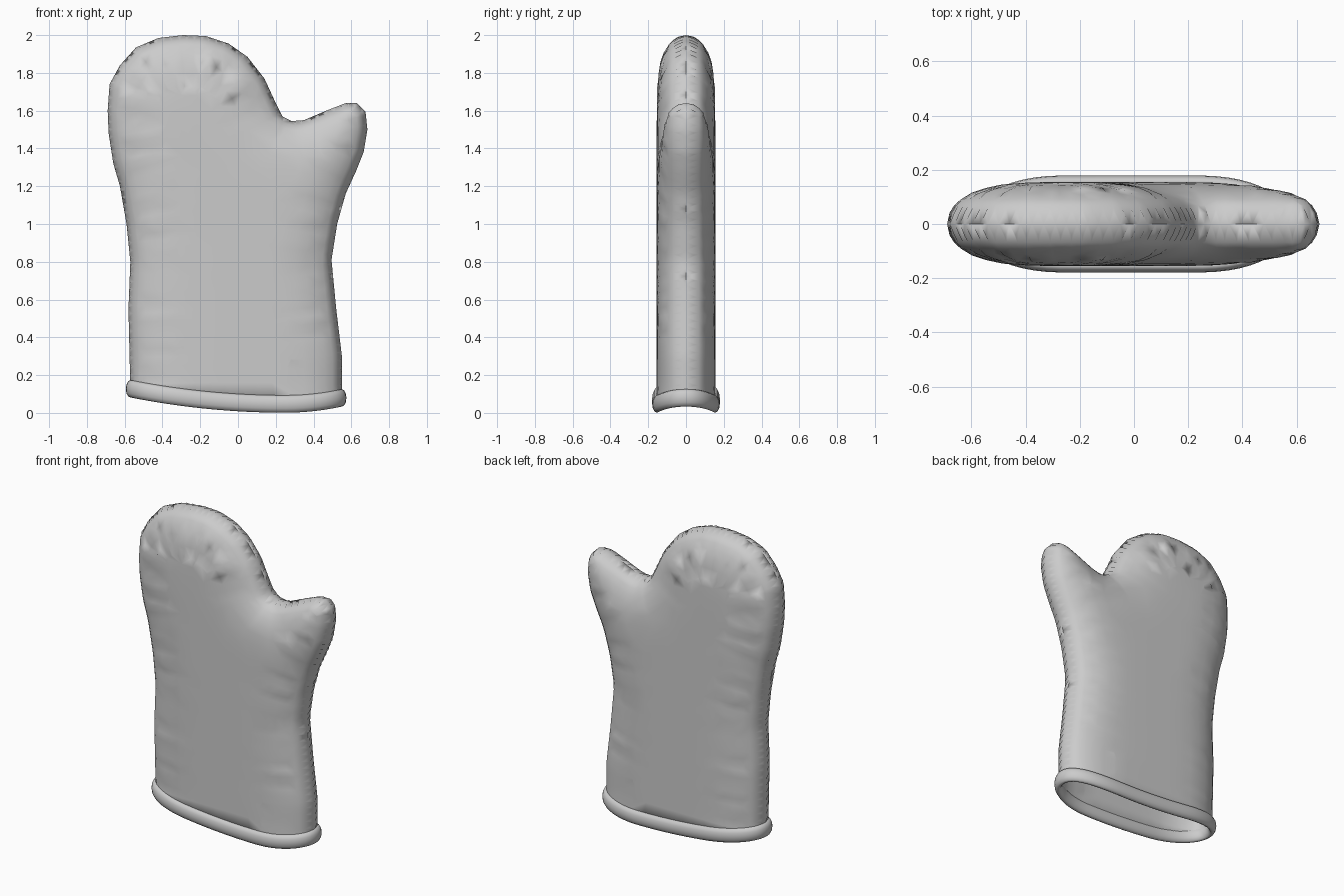
import bpy, bmesh, math
from mathutils import Vector
from mathutils.geometry import delaunay_2d_cdt, intersect_point_line

if "Cube" in bpy.data.objects:
    bpy.data.objects.remove(bpy.data.objects["Cube"])

HALF, ROUND, POW = 0.155, 0.32, 2.2      # half thickness, edge rounding width, roundness


def hem_z(x):
    """Height of the sloping, curved opening."""
    return 0.047 + (0.12 if x < 0.25 else 0.36) * (x - 0.25) ** 2


# Mitt silhouette (x, z), from bottom left over the hand and thumb to bottom right
key = [Vector(p) for p in (
    (-.57, hem_z(-.57)), (-.58, .55), (-.57, .8), (-.59, 1.0), (-.625, 1.2), (-.66, 1.32),
    (-.685, 1.48), (-.69, 1.6), (-.68, 1.74), (-.625, 1.84), (-.54, 1.935), (-.42, 1.985),
    (-.29, 2.0), (-.17, 1.995), (-.05, 1.955), (.05, 1.885), (.14, 1.77), (.2, 1.64),
    (.235, 1.57), (.285, 1.545), (.35, 1.55), (.48, 1.605), (.57, 1.64), (.63, 1.64),
    (.675, 1.595), (.685, 1.5), (.665, 1.38), (.625, 1.28), (.57, 1.16), (.525, 1.0),
    (.495, .81), (.52, .55), (.55, .3), (.55, hem_z(.55)))]


def edge_dist(p):
    best = 9.0
    for a, b in zip(key, key[1:]):
        q, t = intersect_point_line(p, a, b)
        q = a.lerp(b, min(max(t, 0), 1))
        best = min(best, (p - q.to_2d()).length)
    return best


def puff(d):
    """Half thickness at distance d from the silhouette."""
    u = 1 - min(d / ROUND, 1)
    return HALF * max(0.0, 1 - u ** POW) ** (1 / POW)


def inside(p):
    hit, loop = False, key
    for a, b in zip(loop, loop[1:] + loop[:1]):
        if (a.y > p.y) != (b.y > p.y) and p.x < a.x + (p.y - a.y) / (b.y - a.y) * (b.x - a.x):
            hit = not hit
    return hit


def add_object(name, bm):
    bmesh.ops.recalc_face_normals(bm, faces=bm.faces[:])
    for f in bm.faces:
        f.smooth = True
    me = bpy.data.meshes.new(name)
    bm.to_mesh(me)
    bm.free()
    ob = bpy.data.objects.new(name, me)
    bpy.context.collection.objects.link(ob)
    return ob


# Resampled silhouette and rings offset inward from it
side, rings = [], []
for a, b in zip(key, key[1:]):
    n = max(1, math.ceil((b - a).length / 0.05))
    nor = Vector((b.y - a.y, a.x - b.x)).normalized()
    for i in range(n):
        side.append(a.lerp(b, i / n))
        for d in (.008, .025, .05, .09, .14, .2, .27):
            rings.append((a.lerp(b, (i + .5) / n) + nor * d, d * .95))
side.append(key[-1])
N = 32
hem = []
for i in range(1, N):
    x = -.01 + .56 * math.cos(math.pi * i / N)
    hem.append(Vector((x, hem_z(x))))
loop = side + hem
rings += [(Vector((-.7 + .08 * i, .08 * j)), .29) for i in range(18) for j in range(26)]
inner = [p for p, d in rings
         if inside(p) and p.y > hem_z(p.x) + .02 and edge_dist(p) >= d]

# Mitt body: two puffed panels joined along the silhouette
edges = [(i, (i + 1) % len(loop)) for i in range(len(loop))]
pts, _, tris, *_ = delaunay_2d_cdt(loop + inner, edges, [], 1, 1e-5)
dist = [edge_dist(p) for p in pts]
bm = bmesh.new()
soft = []
for s in (-1, 1):
    vs = [bm.verts.new((p.x, s * puff(d), p.y)) for p, d in zip(pts, dist)]
    soft += [v for v, p, d in zip(vs, pts, dist) if d > .06 and p.y > hem_z(p.x) + .05]
    for t in tris:
        bm.faces.new([vs[i] for i in t])
for _ in range(3):
    bmesh.ops.smooth_vert(bm, verts=soft, factor=.5, use_axis_y=True)
bmesh.ops.remove_doubles(bm, verts=bm.verts[:], dist=2e-4)
mitt = add_object("mitt_body", bm)
mod = mitt.modifiers.new("cloth", 'SOLIDIFY')
mod.thickness, mod.offset = 0.02, -1

# Binding: oval tube swept round the opening
path = [Vector((p.x, -puff(edge_dist(p)), p.y)) for p in [key[-1]] + hem + [key[0]]]
path += [Vector((p.x, -p.y, p.z)) for p in path[-2:0:-1]]
bm = bmesh.new()
M, K = len(path), 12
tube = []
for i, p in enumerate(path):
    t = path[(i + 1) % M] - path[i - 1]
    out = Vector((-t.y, t.x, 0)).normalized()
    if out.dot(Vector((p.x, p.y * 4, 0))) < 0:
        out = -out
    tube.append([bm.verts.new(p + out * .024 * math.cos(k * math.tau / K)
                              + Vector((0, 0, .046 * math.sin(k * math.tau / K))))
                 for k in range(K)])
for i in range(M):
    a, b = tube[i], tube[(i + 1) % M]
    for k in range(K):
        bm.faces.new((a[k], a[(k + 1) % K], b[(k + 1) % K], b[k]))
add_object("cuff_binding", bm)
